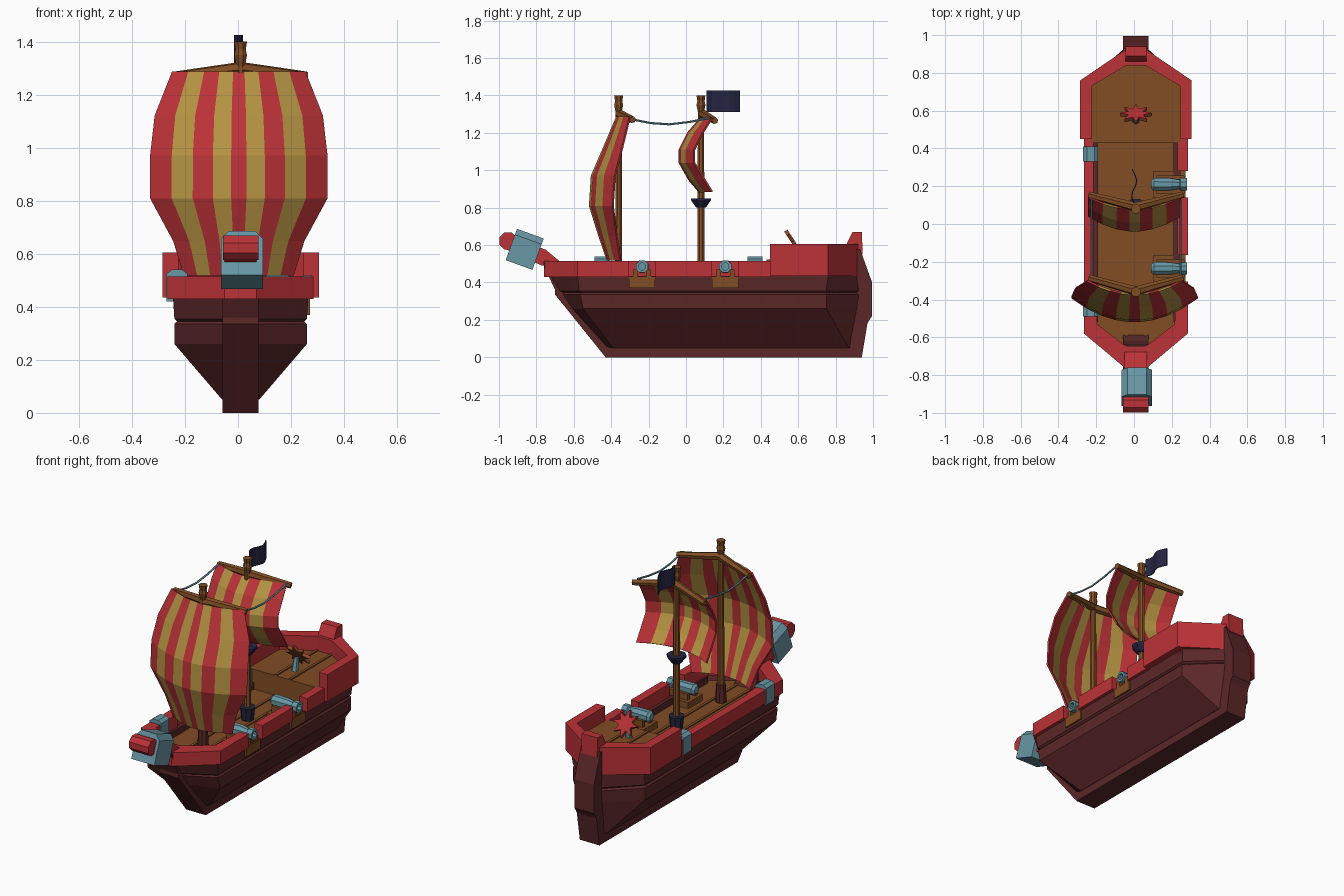
import bpy, bmesh, math
from mathutils import Vector

if "Cube" in bpy.data.objects:
    bpy.data.objects.remove(bpy.data.objects["Cube"], do_unlink=True)

CX = 0.01  # hull centre line


def material(name, rgb):
    m = bpy.data.materials.new(name)
    m.use_nodes = True
    m.diffuse_color = (*rgb, 1)
    m.node_tree.nodes["Principled BSDF"].inputs["Base Color"].default_value = (*rgb, 1)
    return m


RED = material("red paint", (0.50, 0.032, 0.038))
HULL = material("dark hull wood", (0.105, 0.02, 0.021))
WOOD = material("brown wood", (0.22, 0.075, 0.018))
YELLOW = material("yellow cloth", (0.46, 0.29, 0.055))
BLUE = material("blue metal", (0.14, 0.31, 0.38))
NAVY = material("navy cloth", (0.018, 0.018, 0.055))


def build(name, verts, faces, mats, closed=True):
    me = bpy.data.meshes.new(name)
    me.from_pydata([tuple(v) for v in verts], [], faces)
    for m in mats:
        me.materials.append(m)
    if closed:
        bm = bmesh.new()
        bm.from_mesh(me)
        bmesh.ops.recalc_face_normals(bm, faces=bm.faces)
        bm.to_mesh(me)
        bm.free()
    ob = bpy.data.objects.new(name, me)
    bpy.context.collection.objects.link(ob)
    return ob


def loft(name, rings, mat, cap_top=True):
    n = len(rings[0])
    faces = [(k * n + i, k * n + (i + 1) % n, (k + 1) * n + (i + 1) % n, (k + 1) * n + i)
             for k in range(len(rings) - 1) for i in range(n)]
    faces.append(tuple(range(n)))
    if cap_top:
        faces.append(tuple(range((len(rings) - 1) * n, len(rings) * n)))
    return build(name, [v for r in rings for v in r], faces, [mat])


def prism(name, pts, axis, a, b, mat):
    place = {"X": lambda p, t: (t, p[0], p[1]),
             "Y": lambda p, t: (p[0], t, p[1]),
             "Z": lambda p, t: (p[0], p[1], t)}[axis]
    return loft(name, [[place(p, t) for p in pts] for t in (a, b)], mat)


def box(name, x, y, z, mat):
    return prism(name, [(x[0], y[0]), (x[1], y[0]), (x[1], y[1]), (x[0], y[1])], "Z", *z, mat)


def both(half):
    """Complete a half outline by mirroring it across the centre line."""
    return [(CX + x, y) for x, y in half] + [(CX - x, y) for x, y in reversed(half)]


def lathe(name, base, axis, profile, mat, n=8):
    """Turned shape: profile is (distance along axis, radius)."""
    axis = Vector(axis).normalized()
    side = axis.orthogonal().normalized()
    up = axis.cross(side)
    ang = [2 * math.pi * (i + 0.5) / n for i in range(n)]
    rings = [[Vector(base) + axis * d + (side * math.cos(t) + up * math.sin(t)) * r for t in ang]
             for d, r in profile]
    return loft(name, rings, mat)


def rod(name, a, b, r1, r2, mat, n=6):
    d = Vector(b) - Vector(a)
    return lathe(name, a, d, [(0, r1), (d.length, r2)], mat, n)


# Hull: stacked plan outlines (height, half width, bow, shoulder, quarter, stern)
levels = [(0.05, 0.07, -0.42, -0.39, 0.87, 0.90), (0.26, 0.25, -0.61, -0.55, 0.75, 0.92),
          (0.335, 0.25, -0.66, -0.565, 0.75, 0.93), (0.345, 0.24, -0.66, -0.56, 0.74, 0.92),
          (0.355, 0.25, -0.68, -0.57, 0.75, 0.93), (0.435, 0.255, -0.73, -0.58, 0.76, 0.92)]
loft("hull", [[(x, y, z) for x, y in both([(0.06, b), (w, f), (w, q), (0.06, s)])]
              for z, w, b, f, q, s in levels], HULL, cap_top=False)
prism("stern_hull", both([(0.25, 0.46), (0.255, 0.75), (0.06, 0.91)]), "Z", 0.42, 0.51, HULL)
prism("keel", [(-0.77, 0.51), (-0.7, 0.36), (-0.7, 0.335), (-0.43, 0), (0.94, 0), (0.97, 0.18),
               (0.98, 0.2), (0.995, 0.22), (0.995, 0.4), (0.93, 0.58), (0.85, 0.58),
               (0.85, 0.06), (-0.38, 0.06), (-0.62, 0.44), (-0.64, 0.51)],
      "X", CX - 0.068, CX + 0.068, HULL)

# Decks with raised centre planks
prism("main_deck", both([(0.05, -0.66), (0.235, -0.53), (0.235, 0.47)]), "Z", 0.36, 0.39, WOOD)
prism("aft_deck", both([(0.235, 0.43), (0.235, 0.74), (0.06, 0.87)]), "Z", 0.38, 0.515, WOOD)
for x in (-0.05, 0.05):
    box("main_deck_plank", (CX + x - 0.008, CX + x + 0.008), (-0.6, 0.43), (0.385, 0.397), WOOD)
    box("aft_deck_plank", (CX + x - 0.008, CX + x + 0.008), (0.43, 0.84), (0.51, 0.522), WOOD)
for s in (-1, 1):
    box("inner_wall", (CX + s * 0.2, CX + s * 0.24), (-0.52, 0.43), (0.37, 0.432), HULL)

# Rails
bow = both([(0.275, -0.305), (0.275, -0.58), (0.06, -0.76)])
bow += reversed(both([(0.215, -0.305), (0.205, -0.53), (0.05, -0.65)]))
prism("bow_rail", bow, "Z", 0.43, 0.515, RED)
stern = both([(0.295, 0.45), (0.295, 0.76), (0.06, 0.92)])
stern += reversed(both([(0.235, 0.45), (0.235, 0.73), (0.05, 0.84)]))
prism("stern_rail", stern, "Z", 0.435, 0.605, RED)
for a, b in ((-0.165, 0.14), (0.28, 0.455)):
    box("left_rail", (CX + 0.22, CX + 0.275), (a, b), (0.43, 0.515), RED)
box("right_rail", (CX - 0.275, CX - 0.225), (-0.31, 0.455), (0.43, 0.515), RED)
prism("stern_post_cap", [(0.85, 0.55), (0.86, 0.61), (0.89, 0.67), (0.94, 0.67), (0.945, 0.55)],
      "X", CX - 0.055, CX + 0.055, RED)

# Blue clamps on the right rail
for y in (0.37, -0.45):
    prism("rail_clamp", [(-0.27, 0.42), (-0.27, 0.525), (-0.25, 0.54), (-0.21, 0.54),
                         (-0.19, 0.525), (-0.19, 0.42)], "Y", y - 0.04, y + 0.04, BLUE)

# Cannons on the left side
for y in (-0.235, 0.21):
    box("gun_sill", (0.1, 0.272), (y - 0.07, y + 0.07), (0.37, 0.43), WOOD)
    for s in (-1, 1):
        c = y + s * 0.036
        box("gun_cheek", (0.12, 0.268), (c - 0.012, c + 0.012), (0.42, 0.47), WOOD)
    lathe("cannon", (0.09, y, 0.485), (1, 0, 0), [(0, 0.022), (0.015, 0.036), (0.1, 0.035),
          (0.15, 0.026), (0.155, 0.035), (0.19, 0.035), (0.19, 0.02), (0.16, 0.02)], BLUE)

# Figurehead: a red neck and snout in a blue hood
prism("figurehead_neck", [(-0.66, 0.5), (-0.75, 0.575), (-0.95, 0.65), (-0.97, 0.58), (-0.77, 0.49)],
      "X", CX - 0.06, CX + 0.06, RED)
prism("figurehead_snout", [(-0.952 + 0.05 * math.cos(t), 0.622 + 0.05 * math.sin(t))
                           for t in (math.pi * (k + 0.5) / 4 for k in range(8))],
      "X", CX - 0.067, CX + 0.067, RED)
hood = prism("figurehead_hood", [(-0.08, -0.09), (0.08, -0.09), (0.08, 0.055), (0.05, 0.088),
                                 (-0.05, 0.088), (-0.08, 0.055)], "Y", -0.076, 0.076, BLUE)
hood.location = (CX + 0.005, -0.862, 0.578)
hood.rotation_euler.x = math.radians(-20)

# Masts, collars and crow's nest
for name, y in (("fore_mast", -0.36), ("main_mast", 0.08)):
    lathe(name, (CX, y, 0), (0, 0, 1), [(0.37, 0.021), (1.31, 0.018), (1.35, 0.026),
                                        (1.37, 0.021), (1.4, 0.026)], WOOD)
lathe("fore_mast_foot", (CX, -0.36, 0.38), (0, 0, 1), [(0, 0.034), (0.12, 0.028)], HULL)
lathe("main_mast_foot", (CX, 0.08, 0.38), (0, 0, 1), [(0, 0.035), (0.09, 0.045)], NAVY)
lathe("crows_nest", (CX, 0.08, 0.8), (0, 0, 1), [(0, 0.028), (0.04, 0.058), (0.05, 0.058)], NAVY)

# Swept yards and the ropes linking their tips
for s in (-1, 1):
    rod("fore_yard", (CX, -0.355, 1.3), (CX + s * 0.25, -0.285, 1.27), 0.025, 0.018, WOOD)
    rod("main_yard", (CX, 0.09, 1.3), (CX + s * 0.25, 0.155, 1.265), 0.025, 0.018, WOOD)
    x = CX + s * 0.235
    path = [(x, -0.28, 1.27), (x, -0.19, 1.252), (x, -0.09, 1.245), (x, 0.02, 1.258), (x, 0.13, 1.28)]
    for a, b in zip(path, path[1:]):
        rod("rope", a, b, 0.006, 0.006, BLUE, 5)


def sail(name, rows, stripes):
    """Bellied striped cloth; rows are (height, half width, centre y, edge y)."""
    verts, faces = [], []
    for z, w, yc, ye in rows:
        for i in range(stripes + 1):
            t = 2 * i / stripes - 1
            u = math.copysign(abs(t) ** 1.12, t)
            verts.append((0.003 + w * u, yc + (ye - yc) * u * u, z))
    n = stripes + 1
    for k in range(len(rows) - 1):
        for i in range(stripes):
            faces.append((k * n + i, (k + 1) * n + i, (k + 1) * n + i + 1, k * n + i + 1))
    ob = build(name, verts, faces, [RED, YELLOW], closed=False)
    for j, f in enumerate(ob.data.polygons):
        f.material_index = j % stripes % 2
    mod = ob.modifiers.new("thickness", "SOLIDIFY")
    mod.thickness = 0.01
    mod.offset = 0


sail("fore_sail", [(1.285, 0.25, -0.37, -0.3), (1.12, 0.315, -0.44, -0.34), (0.97, 0.332, -0.505, -0.38),
                   (0.81, 0.332, -0.515, -0.39), (0.65, 0.245, -0.465, -0.37), (0.52, 0.205, -0.42, -0.35)], 9)
sail("main_sail", [(1.28, 0.24, 0.08, 0.14), (1.2, 0.245, 0.01, 0.09), (1.11, 0.245, -0.035, 0.045),
                   (1.04, 0.245, -0.035, 0.045), (0.95, 0.245, 0.015, 0.1), (0.885, 0.245, 0.07, 0.14)], 7)

# Waving flag
wave = [(CX - 0.012 - 0.014 * math.sin(k * 1.2), 0.11 + 0.03 * k) for k in range(7)]
prism("flag", wave + [(x + 0.006, y) for x, y in reversed(wave)], "Z", 1.31, 1.425, NAVY)

# Spoked helm leaning on its stand
rod("helm_stand", (CX, 0.55, 0.51), (CX, 0.565, 0.59), 0.022, 0.016, BLUE)
star = [((0.085 if k % 2 == 0 else 0.042) * math.cos(k * math.pi / 8),
         (0.085 if k % 2 == 0 else 0.042) * math.sin(k * math.pi / 8)) for k in range(16)]
for name, a, b, mat in (("helm_wheel", -0.008, 0.006, WOOD), ("helm_face", 0.006, 0.012, RED)):
    wheel = prism(name, star, "Z", a, b, mat)
    wheel.location = (CX, 0.578, 0.605)
    wheel.rotation_euler.x = math.radians(-57)
